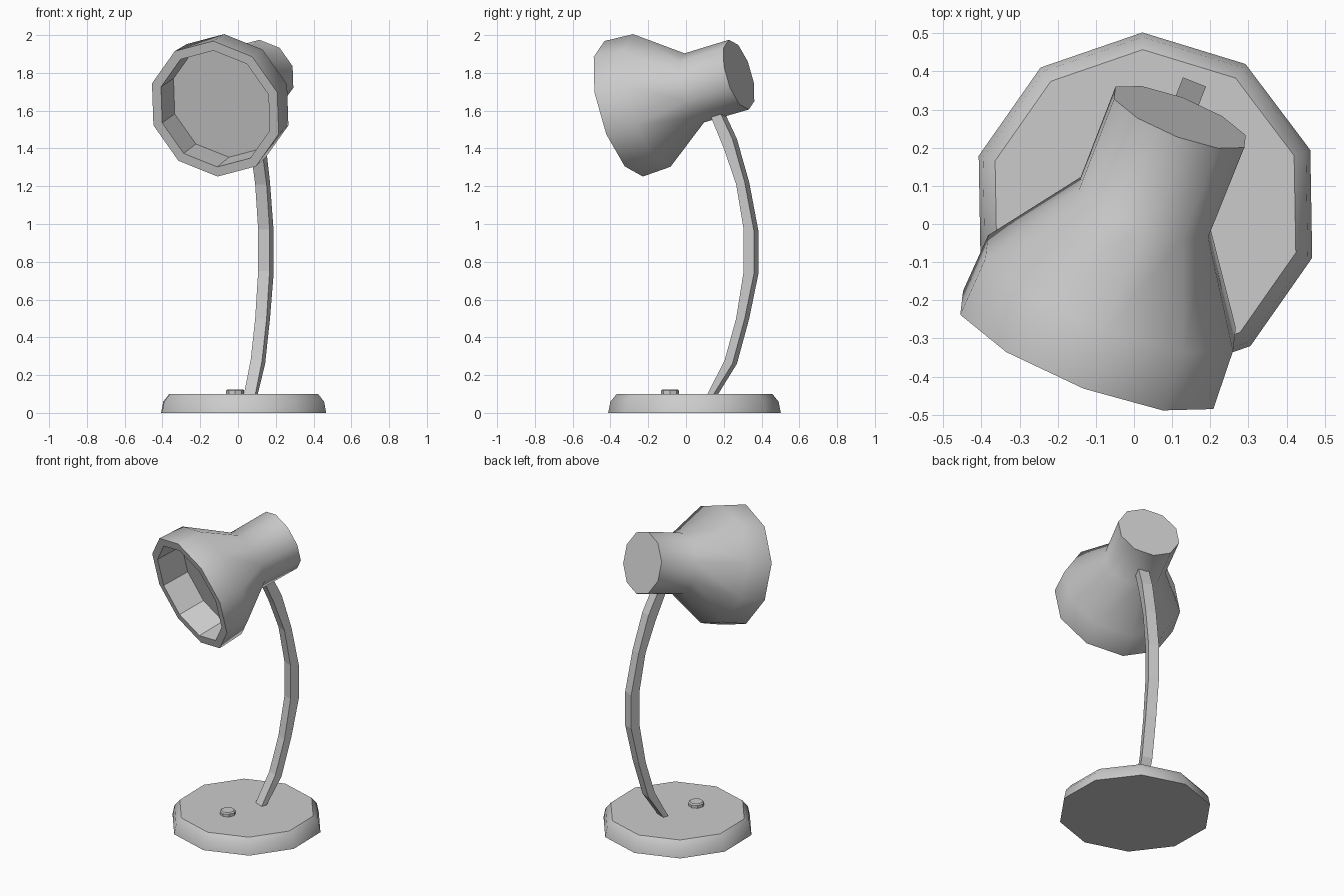
import bpy, bmesh
from math import sin, cos, radians, pi
from mathutils import Matrix, Vector

cube = bpy.data.objects.get("Cube")
if cube:
    bpy.data.objects.remove(cube, do_unlink=True)

# Single grey finish
GREY = (0.6, 0.6, 0.6, 1)
grey = bpy.data.materials.new("plain_grey")
grey.use_nodes = True
grey.diffuse_color = GREY
grey.node_tree.nodes["Principled BSDF"].inputs["Base Color"].default_value = GREY


def loft(name, rings, matrix=None, smooth=0):
    """Skin closed rings of points, cap both ends, optionally smooth by angle."""
    bm = bmesh.new()
    loops = [[bm.verts.new(p) for p in ring] for ring in rings]
    for a, b in zip(loops, loops[1:]):
        n = len(a)
        for i in range(n):
            j = (i + 1) % n
            bm.faces.new((a[i], a[j], b[j], b[i]))
    bm.faces.new(loops[0][::-1])
    bm.faces.new(loops[-1])
    bmesh.ops.recalc_face_normals(bm, faces=bm.faces)
    mesh = bpy.data.meshes.new(name)
    bm.to_mesh(mesh)
    bm.free()
    mesh.materials.append(grey)
    obj = bpy.data.objects.new(name, mesh)
    bpy.context.collection.objects.link(obj)
    if matrix:
        obj.matrix_world = matrix
    if smooth:
        bpy.ops.object.select_all(action='DESELECT')
        obj.select_set(True)
        bpy.context.view_layer.objects.active = obj
        bpy.ops.object.shade_smooth_by_angle(angle=radians(smooth))
    return obj


def lathe(profile, sides, phase):
    """Rings of a turned part from (radius, height) pairs."""
    angles = [radians(phase) + 2 * pi * i / sides for i in range(sides)]
    return [[(r * cos(t), r * sin(t), h) for t in angles] for r, h in profile]


# Ten-sided base with a rounded shoulder, and its switch button
loft("base", lathe([(0.457, 0), (0.445, 0.06), (0.412, 0.1)], 10, 91),
     Matrix.Translation((0.03, 0.045, 0)), 40)
loft("switch_button", lathe([(0.048, 0.095), (0.048, 0.118), (0.04, 0.125)], 8, 0),
     Matrix.Translation((-0.015, -0.085, 0)))

# The arm and head share a vertical plane turned about z
turn = radians(21.5)
side = Vector((cos(turn), -sin(turn), 0))
back = Vector((sin(turn), cos(turn), 0))

# Bowed arm: each section is (inner reach, inner z, outer reach, outer z)
sections = [
    (0.130, 0.09, 0.164, 0.09), (0.233, 0.28, 0.277, 0.26),
    (0.298, 0.50, 0.347, 0.50), (0.341, 0.75, 0.400, 0.74),
    (0.341, 0.97, 0.400, 0.96), (0.298, 1.21, 0.347, 1.22),
    (0.228, 1.40, 0.277, 1.45), (0.153, 1.57, 0.202, 1.60),
    (0.120, 1.64, 0.165, 1.67),
]
origin = Vector((0.012, 0, 0))
half = side * 0.0325
arm = []
for s0, z0, s1, z1 in sections:
    inner = origin + back * s0 + Vector((0, 0, z0))
    outer = origin + back * s1 + Vector((0, 0, z1))
    arm.append([inner - half, inner + half, outer + half, outer - half])
loft("arm", arm)

# Flared lamp head with a recessed mouth, tilted downward
tilt = radians(15.4)
axis = back * cos(tilt) + Vector((0, 0, sin(tilt)))
frame = Matrix((side, axis.cross(side), axis)).transposed().to_4x4()
placement = Matrix.Translation((-0.12, -0.33, 1.61)) @ frame
profile = [(0.315, 0.175), (0.32, 0), (0.373, 0), (0.365, 0.166),
           (0.19, 0.417), (0.192, 0.68)]
head = loft("lamp_head", lathe(profile, 10, -86), placement, 40)

# Recess walls stay faceted
for face in head.data.polygons:
    if all((head.data.vertices[v].co.xy.length < 0.33
            and head.data.vertices[v].co.z < 0.2) for v in face.vertices):
        face.use_smooth = False
